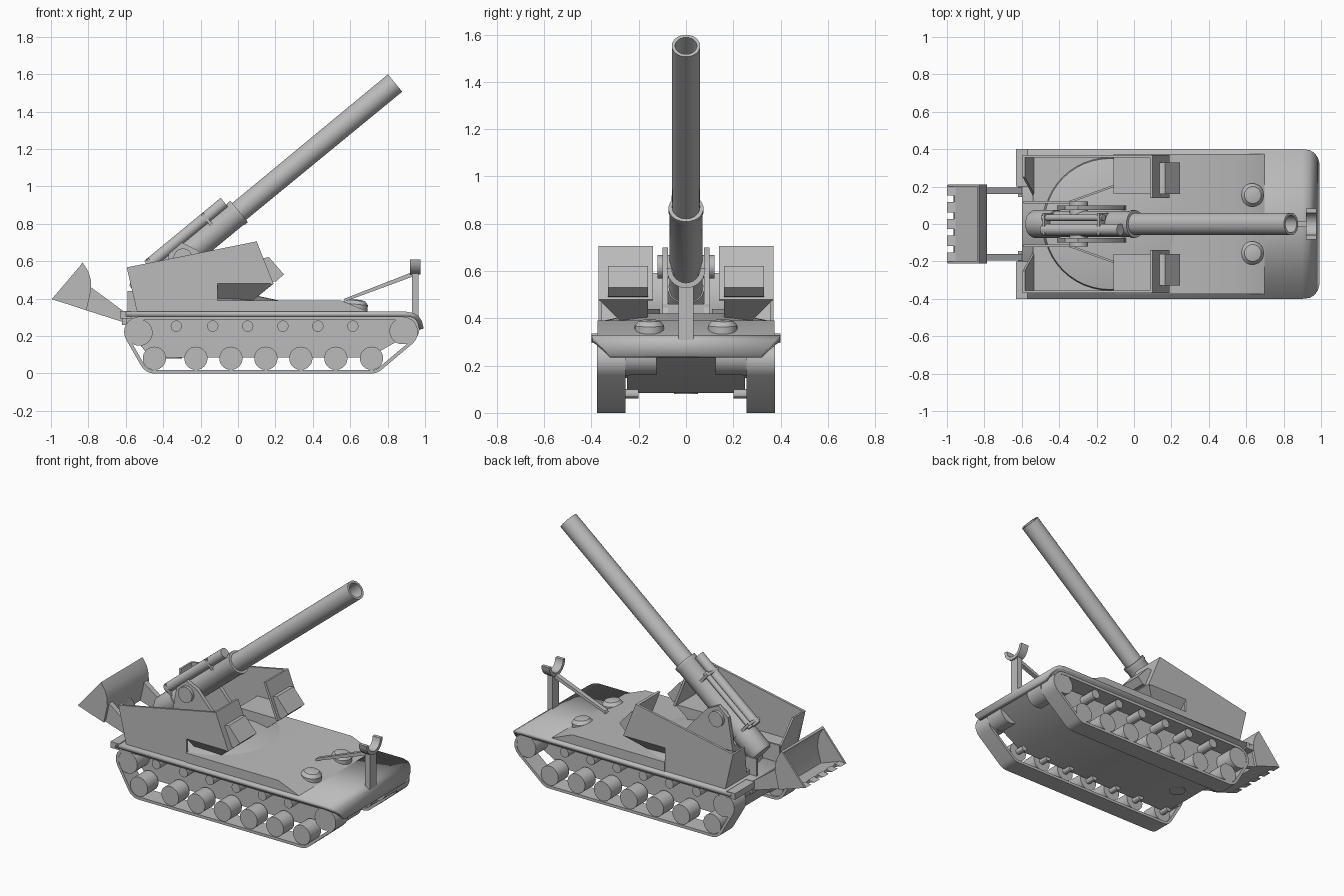
import bpy, bmesh, math
from mathutils import Vector

if "Cube" in bpy.data.objects:
    bpy.data.objects.remove(bpy.data.objects["Cube"])

grey = bpy.data.materials.new("armour_grey")
grey.diffuse_color = (0.5, 0.5, 0.5, 1)
grey.use_nodes = True
grey.node_tree.nodes["Principled BSDF"].inputs["Base Color"].default_value = grey.diffuse_color


def finish(name, bm, mirror=False, fix=True):
    if fix:
        bmesh.ops.recalc_face_normals(bm, faces=bm.faces[:])
    me = bpy.data.meshes.new(name)
    bm.to_mesh(me)
    bm.free()
    me.materials.append(grey)
    ob = bpy.data.objects.new(name, me)
    bpy.context.collection.objects.link(ob)
    if mirror:
        m = ob.modifiers.new("mirror", 'MIRROR')
        m.use_axis = (False, True, False)
        m.use_clip = False
        m.use_mirror_merge = False
    return ob


def prism(name, pts, y0, y1, mirror=False):
    """Side profile (x, z) extruded from y0 to y1."""
    bm = bmesh.new()
    f = bm.faces.new([bm.verts.new((x, y0, z)) for x, z in pts])
    r = bmesh.ops.extrude_face_region(bm, geom=[f])
    bmesh.ops.translate(bm, vec=(0, y1 - y0, 0),
                        verts=[v for v in r['geom'] if isinstance(v, bmesh.types.BMVert)])
    return finish(name, bm, mirror)


def box(name, x0, x1, y0, y1, z0, z1, mirror=False):
    return prism(name, [(x0, z0), (x1, z0), (x1, z1), (x0, z1)], y0, y1, mirror)


def hull(name, pts, mirror=False):
    bm = bmesh.new()
    for p in pts:
        bm.verts.new(p)
    bmesh.ops.convex_hull(bm, input=bm.verts[:])
    return finish(name, bm, mirror)


def lathe(name, p0, p1, profile, mirror=False, seg=32):
    """Turn (distance, radius) pairs about the axis from p0 to p1."""
    p0, axis = Vector(p0), (Vector(p1) - Vector(p0)).normalized()
    q = axis.to_track_quat('Z', 'Y')
    bm = bmesh.new()
    rings = [[bm.verts.new(p0 + q @ Vector((r * math.cos(a), r * math.sin(a), d)))
              for a in (2 * math.pi * i / seg for i in range(seg))] for d, r in profile]
    for A, B in zip(rings, rings[1:]):
        for i in range(seg):
            j = (i + 1) % seg
            bm.faces.new((A[i], A[j], B[j], B[i]))
    bm.faces.new(rings[0])
    bm.faces.new(rings[-1])
    return finish(name, bm, mirror)


def cyl(name, p0, p1, r, mirror=False, seg=32):
    L = (Vector(p1) - Vector(p0)).length
    return lathe(name, p0, p1, [(0, r), (L, r)], mirror, seg)


# track belts: loop around four end wheels
ends = [(-.447, .082), (.714, .082), (.88, .222), (-.527, .222)]


def loop(r):
    out = []
    for i, (x, z) in enumerate(ends):
        a, b = ends[i - 1], ends[(i + 1) % 4]
        a0 = math.atan2(z - a[1], x - a[0]) - math.pi / 2
        a1 = math.atan2(b[1] - z, b[0] - x) - math.pi / 2
        while a1 < a0:
            a1 += 2 * math.pi
        out += [(x + r * math.cos(t), z + r * math.sin(t))
                for t in (a0 + (a1 - a0) * k / 8 for k in range(9))]
    return out


bm = bmesh.new()
rings = [[bm.verts.new((x, y, z)) for x, z in loop(r)]
         for r, y in ((.082, .255), (.082, .377), (.064, .377), (.064, .255))]
n = len(rings[0])
for k in range(4):
    for i in range(n):
        j = (i + 1) % n
        bm.faces.new((rings[k][i], rings[k][j], rings[(k + 1) % 4][j], rings[(k + 1) % 4][i]))
finish("track_belts", bm, True)

# wheels
for x in [-.447, -.225, -.038, .149, .336, .523, .714]:
    cyl("road_wheels", (x, .262, .081), (x, .372, .081), .062, True)
    cyl("wheel_axles", (x, .2, .081), (x, .3, .081), .02, True, 12)
for x in [-.33, -.135, .052, .24, .427, .614]:
    cyl("return_rollers", (x, .24, .253), (x, .365, .253), .03, True, 20)
cyl("rear_idlers", (-.527, .24, .218), (-.527, .375, .218), .07, True)
cyl("drive_sprockets", (.88, .24, .226), (.88, .375, .226), .07, True)
cyl("final_drives", (.89, .125, .24), (.89, .256, .24), .08, True)

# hull, deck and fenders
prism("lower_hull", [(-.6, .31), (-.6, .25), (-.47, .085), (.7, .085), (.97, .24), (.94, .31)], -.25, .25)
cyl("belly_hatch", (-.35, 0, .08), (-.35, 0, .09), .05)
prism("upper_deck", [(-.11, .325), (-.11, .39), (.55, .39), (.71, .325)], -.375, .375)
bm = bmesh.new()
rows = [[bm.verts.new((x, s * w, z)) for s in (-1, 1)] for x, z, w in
        [(-.6, .33, .4), (.9, .33, .4), (.94, .323, .395), (.965, .308, .38),
         (.983, .28, .355), (.993, .24, .32)]]
for A, B in zip(rows, rows[1:]):
    bm.faces.new((A[0], B[0], B[1], A[1]))
ob = finish("fenders_and_nose", bm, fix=False)
m = ob.modifiers.new("thickness", 'SOLIDIFY')
m.thickness = .025
m.offset = -1
box("rear_fender_flaps", -.63, -.57, .2, .4, .295, .335, True)
lathe("crew_hatches", (.63, .155, .34), (.64, .155, .44),
      [(0, .062), (.03, .062), (.05, .045), (.055, .02)], True)

# gun ring and fighting floor
lathe("gun_ring", (-.13, 0, .33), (-.13, 0, .5), [(0, .36), (.06, .35), (.09, .21)], seg=48)
for a, b in [((-.59, .11), (-.35, .11)), ((-.35, .11), (-.1, .2))]:
    hull("inner_curbs", [(x, y + d, z) for x, y in (a, b) for d in (0, .012) for z in (.33, .44)], True)

# side shields: outer wall, front plate, sloped underside, rear plate, sight boxes
prism("shield_walls", [(-.595, .567), (.1, .706), (.19, .48), (-.11, .48), (-.11, .33), (-.54, .33)],
      .355, .37, True)
prism("shield_fronts", [(.1, .706), (.19, .48), (.175, .475), (.085, .703)], .14, .37, True)
hull("shield_undersides", [(x, y, .48) for x in (-.11, .19) for y in (.16, .37)]
     + [(x, y, .39) for x in (-.11, .08) for y in (.16, .28)], True)
box("shield_floor", -.54, -.11, .122, .36, .33, .36, True)
hull("shield_rears", [(x + d, y, z) for d in (0, .012) for x, y, z in
     ((-.595, .37, .567), (-.595, .25, .567), (-.54, .15, .335), (-.54, .37, .335))], True)
prism("sight_boxes", [(.13, .615), (.165, .622), (.245, .53), (.205, .492), (.175, .49)], .16, .33, True)

# gun: positions along the barrel axis measured back from the muzzle
D, N, MUZ = Vector((.772, 0, .636)), Vector((-.636, 0, .772)), Vector((.84, 0, 1.553))


def at(s, up=0, y=0):
    return MUZ - D * s + N * up + Vector((0, y, 0))


lathe("gun_barrel", at(1.2), at(0), [(0, .058), (1.2, .06), (1.2, .046), (1.0, .046)], seg=40)
lathe("gun_sleeve", at(1.7), at(1.08), [(0, .07), (.59, .07), (.6, .074), (.62, .074)], seg=40)
lathe("breech", at(1.785), at(1.62), [(0, .05), (0, .068), (.015, .076), (.165, .076)], seg=40)
cyl("large_recoil_cylinder", at(1.64, .088, -.03), at(1.11, .088, -.03), .031)
cyl("small_recoil_cylinder", at(1.64, .095, .034), at(1.22, .095, .034), .017, seg=20)
for s in (1.24, 1.62):
    c = at(s, .08)
    hull("recoil_brackets", [c + D * a + N * b + Vector((0, y, 0))
         for a in (-.008, .008) for b in (-.05, .035) for y in (-.06, .058)])

# cradle and trunnions
prism("cradle_cheeks", [(-.42, .34), (-.02, .34), (-.06, .48), (-.22, .66), (-.3, .7), (-.37, .64)],
      .076, .1, True)
box("cradle_base", -.4, -.05, -.1, .1, .34, .46)
cyl("trunnions", at(1.47, 0, .05), at(1.47, 0, .12), .05, True)

# travel lock
box("lock_post", .93, .965, -.032, .032, .25, .54)
hull("lock_brace", [(x, y, z) for y in (-.015, .015) for x, z in
     ((.56, .38), (.57, .4), (.94, .52), (.94, .545))])
bm = bmesh.new()
arcs = []
for k in range(13):
    a = math.pi * (1 + k / 12)
    arcs.append([bm.verts.new((x, r * math.cos(a), .61 + r * math.sin(a)))
                 for x, r in ((.92, .06), (.975, .06), (.975, .082), (.92, .082))])
for A, B in zip(arcs, arcs[1:]):
    for i in range(4):
        j = (i + 1) % 4
        bm.faces.new((A[i], A[j], B[j], B[i]))
bm.faces.new(arcs[0])
bm.faces.new(arcs[-1])
finish("lock_yoke", bm)

# rear spade: bucket shell, end plates, teeth and arms
outer = [(-.83, .592), (-.8, .545), (-.787, .5), (-.785, .45), (-.81, .337), (-.965, .388)]
inner = [(-.96, .402), (-.823, .355), (-.8, .45), (-.802, .497), (-.813, .54), (-.84, .582)]
prism("spade_shell", outer + inner, -.21, .21)
prism("spade_ends", outer[:5] + [(-.995, .398)], .2, .212, True)
for y in (-.18, -.09, 0, .09, .18):
    prism("spade_teeth", [(-.955, .384), (-1.0, .398), (-.955, .404)], y - .028, y + .028)
prism("spade_arms", [(-.785, .46), (-.575, .305), (-.6, .27), (-.81, .337)], .16, .195, True)
box("spade_hinges", -.62, -.57, .145, .21, .26, .31, True)

# shade curved parts smooth, keep corners crisp
bpy.ops.object.select_all(action='SELECT')
bpy.context.view_layer.objects.active = bpy.data.objects["gun_barrel"]
bpy.ops.object.shade_smooth_by_angle(angle=math.radians(30))
